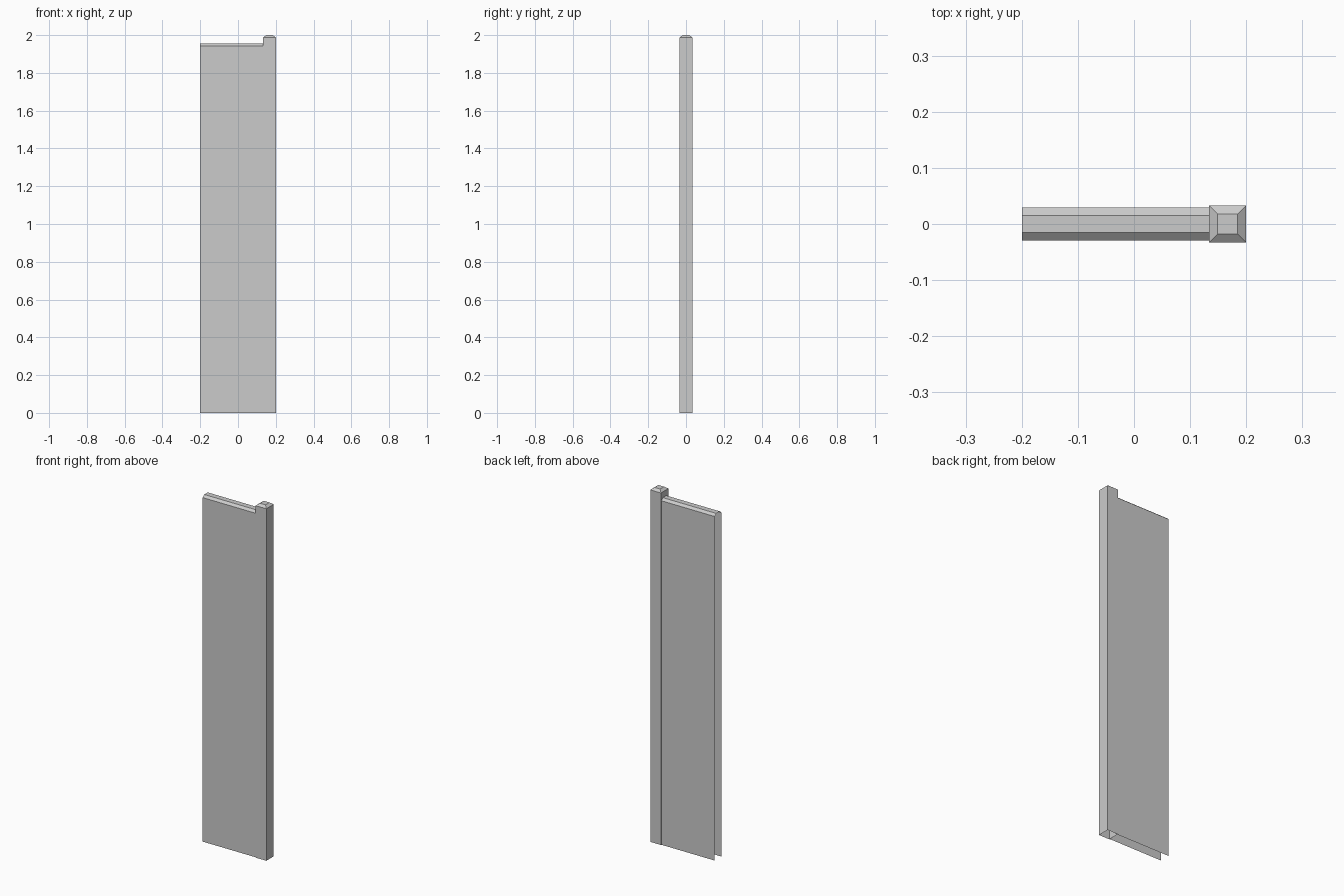
import bpy, bmesh

if "Cube" in bpy.data.objects:
    bpy.data.objects.remove(bpy.data.objects["Cube"])


def make_object(name, bm):
    bmesh.ops.remove_doubles(bm, verts=bm.verts, dist=1e-6)
    mesh = bpy.data.meshes.new(name)
    bm.to_mesh(mesh)
    bm.free()
    obj = bpy.data.objects.new(name, mesh)
    bpy.context.collection.objects.link(obj)
    return obj


def bridge(bm, a, b, closed):
    n = len(a)
    for i in range(n if closed else n - 1):
        j = (i + 1) % n
        bm.faces.new((a[i], a[j], b[j], b[i]))


# Fence panel: hollow sheet with a chamfered top rail, open below and at its ends
bm = bmesh.new()
profile = [(-0.0297, 0), (-0.0297, 1.943), (-0.0155, 1.955),
           (0.0155, 1.955), (0.0297, 1.943), (0.0297, 0)]
left, right = [[bm.verts.new((x, y, z)) for y, z in profile] for x in (-0.2, 0.1333)]
bridge(bm, right, left, False)
bmesh.ops.reverse_faces(bm, faces=bm.faces) if bm.faces[:][0].normal.y > 0 else None
bm.normal_update()
if max(bm.faces, key=lambda f: f.calc_center_median().z).normal.z < 0:
    bmesh.ops.reverse_faces(bm, faces=bm.faces)
make_object("fence_panel", bm)

# End post: square tube, open below, with a bevelled cap
bm = bmesh.new()
cx = 0.1667
rings = []
for h, z in ((0.0333, 0), (0.0333, 1.988), (0.0177, 2.0)):
    rings.append([bm.verts.new((cx + sx * h, sy * h, z))
                  for sx, sy in ((-1, -1), (1, -1), (1, 1), (-1, 1))])
for lower, upper in zip(rings, rings[1:]):
    bridge(bm, lower, upper, True)
bm.faces.new(rings[-1])
make_object("end_post", bm)
